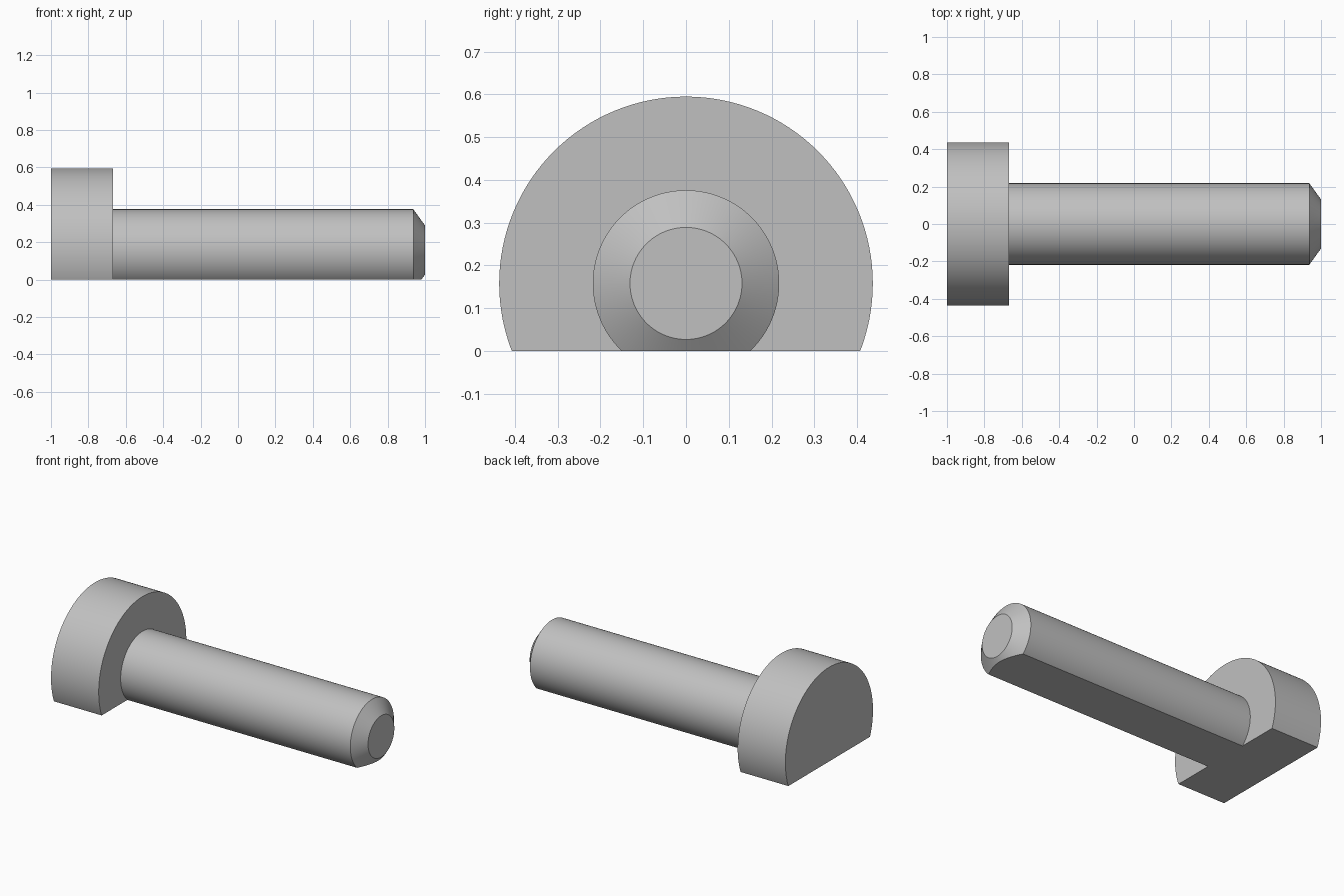
import bpy, bmesh, math
from mathutils import Vector, Matrix

cube = bpy.data.objects.get("Cube")
if cube:
    bpy.data.objects.remove(cube, do_unlink=True)

AXIS_Z = 0.158          # height of the bolt axis above the flat
SEGMENTS = 128
# (x, radius) from head cap to chamfered tip
PROFILE = [(-1, 0.437), (-0.667, 0.437), (-0.667, 0.218), (0.937, 0.218), (1, 0.131)]

steel = bpy.data.materials.new("plain_grey")
steel.use_nodes = True
colour = (0.53, 0.53, 0.53, 1)
steel.diffuse_color = colour
steel.node_tree.nodes["Principled BSDF"].inputs["Base Color"].default_value = colour

# Turned body: rings joined by quads, capped at both ends
bm = bmesh.new()
rings = []
for x, r in PROFILE:
    angles = [2 * math.pi * i / SEGMENTS for i in range(SEGMENTS)]
    rings.append([bm.verts.new((x, r * math.cos(a), AXIS_Z + r * math.sin(a))) for a in angles])
for a, b in zip(rings, rings[1:]):
    for i in range(SEGMENTS):
        j = (i + 1) % SEGMENTS
        bm.faces.new((a[i], a[j], b[j], b[i]))
bm.faces.new(rings[0])
bm.faces.new(rings[-1])

# Flat underside: slice at the ground and close the opening
bmesh.ops.bisect_plane(bm, geom=bm.verts[:] + bm.edges[:] + bm.faces[:], dist=1e-6,
                       plane_co=(0, 0, 0), plane_no=(0, 0, 1), clear_inner=True)
rim = [e for e in bm.edges if e.is_boundary]
bmesh.ops.edgeloop_fill(bm, edges=rim)
bmesh.ops.recalc_face_normals(bm, faces=bm.faces[:])

mesh = bpy.data.meshes.new("flat_bottom_bolt")
bm.to_mesh(mesh)
bm.free()
mesh.materials.append(steel)
bolt = bpy.data.objects.new("flat_bottom_bolt", mesh)
bpy.context.collection.objects.link(bolt)

bpy.ops.object.select_all(action='DESELECT')
bolt.select_set(True)
bpy.context.view_layer.objects.active = bolt
bpy.ops.object.shade_smooth_by_angle(angle=math.radians(25))
